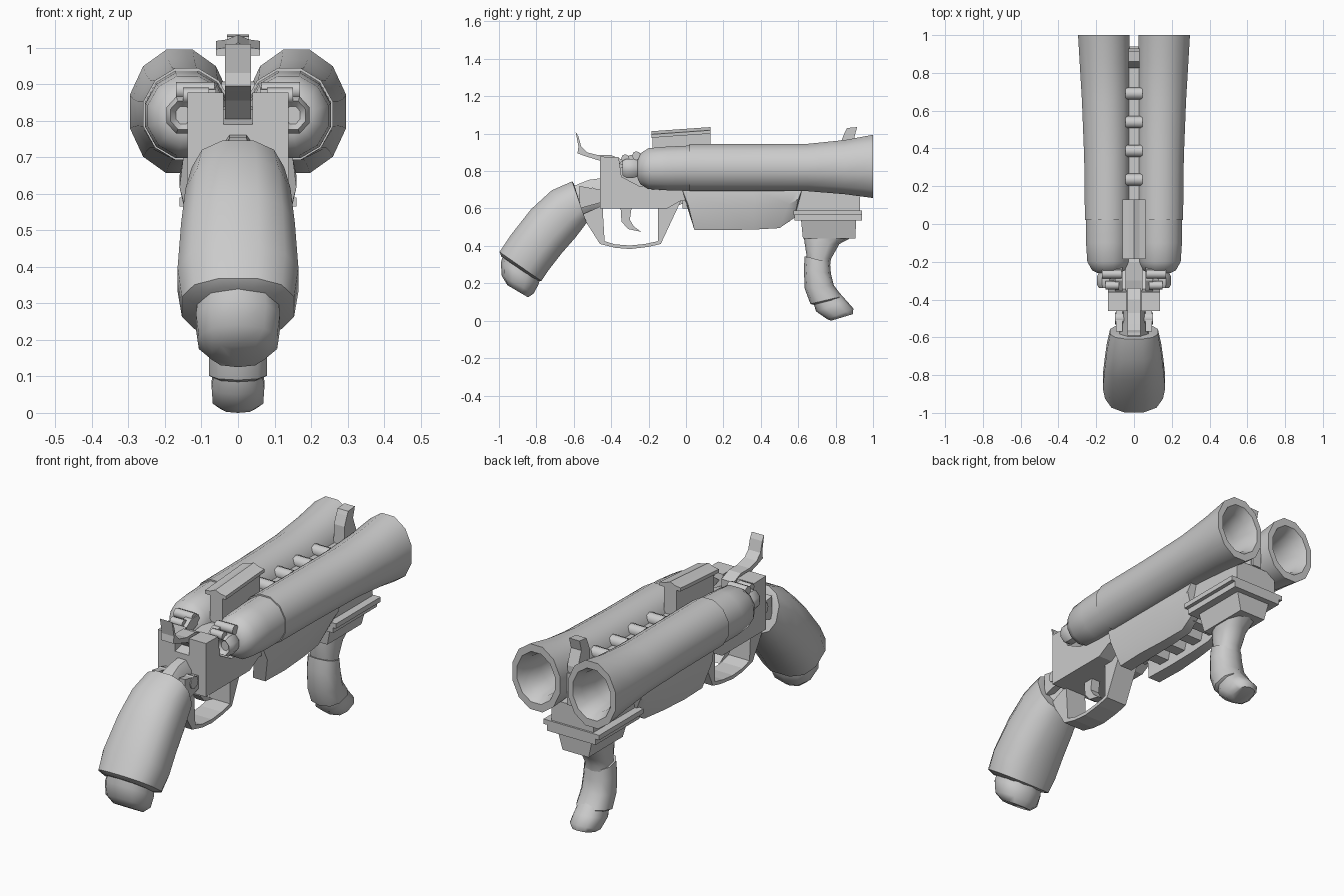
import bpy, bmesh
from math import sin, cos, pi, radians, copysign


def finish(name, bm, smooth):
    bmesh.ops.recalc_face_normals(bm, faces=bm.faces)
    me = bpy.data.meshes.new(name)
    bm.to_mesh(me)
    bm.free()
    ob = bpy.data.objects.new(name, me)
    bpy.context.collection.objects.link(ob)
    if smooth:
        bpy.ops.object.select_all(action='DESELECT')
        ob.select_set(True)
        bpy.context.view_layer.objects.active = ob
        bpy.ops.object.shade_smooth_by_angle(angle=radians(smooth))
    return ob


# Skin oval rings; each ring = (y_top, z_top, y_bottom, z_bottom, half_width[, centre_x])
def loft(name, rings, n=12, power=1.0, side=1, smooth=40):
    bm = bmesh.new()
    loops = []
    for r in rings:
        y1, z1, y2, z2, w = r[:5]
        cx = r[5] if len(r) > 5 else 0
        loop = []
        for i in range(n):
            a = 2 * pi * (i + 0.5) / n
            c, s = (copysign(abs(v) ** power, v) for v in (cos(a), sin(a)))
            loop.append(bm.verts.new((side * (cx + w * c),
                                      (y1 + y2) / 2 + s * (y1 - y2) / 2,
                                      (z1 + z2) / 2 + s * (z1 - z2) / 2)))
        loops.append(loop)
    for a, b in zip(loops, loops[1:]):
        for i in range(n):
            j = (i + 1) % n
            bm.faces.new((a[i], a[j], b[j], b[i]))
    bm.faces.new(loops[0])
    bm.faces.new(loops[-1])
    return finish(name, bm, smooth)


# Extrude a (y, z) side profile from x0 to x1
def prism(name, pts, x0, x1, smooth=0):
    bm = bmesh.new()
    a = [bm.verts.new((x0, y, z)) for y, z in pts]
    b = [bm.verts.new((x1, y, z)) for y, z in pts]
    bm.faces.new(a)
    bm.faces.new(b)
    for i in range(len(pts)):
        j = (i + 1) % len(pts)
        bm.faces.new((a[i], a[j], b[j], b[i]))
    return finish(name, bm, smooth)


def box(name, x0, x1, y0, y1, z0, z1):
    return prism(name, [(y0, z0), (y1, z0), (y1, z1), (y0, z1)], x0, x1)


def pin(name, x0, x1, y, z, r, n=8):
    return prism(name, [(y + r * cos(2 * pi * i / n), z + r * sin(2 * pi * i / n))
                        for i in range(n)], x0, x1, 50)


def tube_ring(y, cx, cz, rx, rz):
    return (y, cz + rz, y, cz - rz, rx, cx)


for s, tag in ((1, "right"), (-1, "left")):
    # Flared barrel with bore
    loft("barrel_" + tag, [tube_ring(*r) for r in (
        (0.02, .14, .818, .124, .13), (0.35, .142, .818, .126, .13),
        (0.65, .148, .819, .132, .131), (0.85, .155, .821, .137, .15),
        (1.0, .16, .825, .141, .175), (1.0, .16, .825, .112, .135),
        (0.95, .158, .825, .092, .108), (0.85, .155, .822, .086, .096),
        (0.3, .15, .82, .082, .088))], side=s)
    # Rounded breech and its nipple
    loft("breech_" + tag, [tube_ring(*r) for r in (
        (-.26, .135, .812, .06, .05), (-.245, .135, .812, .09, .085),
        (-.2, .138, .813, .113, .113), (-.1, .14, .814, .118, .121),
        (0.03, .14, .817, .119, .124))], side=s)
    loft("nipple_" + tag, [tube_ring(*r) for r in (
        (-.32, .15, .815, .022, .026), (-.34, .15, .815, .038, .042),
        (-.32, .15, .815, .05, .055), (-.28, .15, .815, .05, .055),
        (-.25, .145, .815, .04, .045))], n=8, side=s)
    # Breech lever and bars
    pin("cross_bar_" + tag, s * .065, s * .17, -.265, .882, .024)
    pin("lower_bar_" + tag, s * .08, s * .15, -.325, .868, .022)
    prism("lever_" + tag, [(-.36, .84), (-.3, .885), (-.24, .89), (-.22, .85), (-.3, .82)],
          s * .06, s * .1)
    # Receiver cheek
    prism("receiver_cheek_" + tag,
          [(-.46, .6), (-.46, .877), (-.36, .875), (-.345, .77), (-.25, .72),
           (0.03, .71), (0.03, .64), (-.03, .64), (-.1, .6)], s * .04, s * .138)
    # Grip side bosses
    pin("grip_pin_" + tag, s * .05, s * .1, -.5, .68, .032)
    prism("tang_" + tag, [(-.57, .72), (-.46, .7), (-.46, .63), (-.57, .6)], s * .06, s * .095)
    # Flared forend shell with hollow underside
    bm = bmesh.new()
    loops = []
    for y_top, y_bot, zb, xo, xi in ((-.02, .045, .485, .125, .055), (.18, .2, .485, .13, .06),
                                     (.36, .36, .487, .12, .06), (.6, .5, .495, .11, .06),
                                     (.62, .58, .55, .11, .07)):
        zm = (zb + .69) / 2
        ym = (y_top + y_bot) / 2
        loops.append([bm.verts.new((s * x, y, z)) for x, y, z in (
            (.04, y_top, .7), (.15, y_top, .7), (.16, ym, zm + .03), (xo, y_bot, zb),
            (xi, y_bot, zb), (.08, ym, zm))])
    for a, b in zip(loops, loops[1:]):
        for i in range(6):
            j = (i + 1) % 6
            bm.faces.new((a[i], a[j], b[j], b[i]))
    bm.faces.new(loops[0])
    bm.faces.new(loops[-1])
    finish("forend_shell_" + tag, bm, 40)

# Receiver centre and neck into the grip
prism("receiver_core", [(-.46, .6), (-.46, .79), (-.3, .83), (-.2, .84), (0.03, .8),
                        (0.03, .64), (-.1, .6)], -.045, .045)
loft("grip_neck", [(-.44, .77, -.44, .6, .06), (-.52, .76, -.5, .58, .06),
                   (-.62, .72, -.56, .54, .09)], n=8)

# Hammer with thumb spur
prism("hammer", [(-.59, 1.01), (-.575, .985), (-.56, .93), (-.53, .9), (-.47, .885), (-.4, .885),
                 (-.34, .86), (-.34, .8), (-.4, .8), (-.46, .855), (-.54, .88), (-.58, .895),
                 (-.575, .93)], -.035, .035)

# Rear grip and pommel
loft("rear_grip", [(-.60, .735, -.54, .54, .115), (-.61, .748, -.53, .52, .13),
                   (-.72, .70, -.59, .44, .148), (-.83, .60, -.66, .36, .16),
                   (-.94, .46, -.73, .27, .17), (-1.0, .37, -.77, .21, .158),
                   (-.99, .345, -.80, .215, .12)], n=12, power=.8, smooth=50)
loft("pommel", [(-.97, .38, -.77, .25, .11), (-.99, .31, -.79, .19, .12),
                (-.985, .24, -.815, .145, .112), (-.955, .19, -.845, .125, .075)],
     n=10, power=.85, smooth=50)

# Trigger guard and trigger
prism("trigger_guard",
      [(-.46, .61), (-.55, .57), (-.53, .52), (-.46, .41), (-.38, .39), (-.3, .383), (-.2, .395),
       (-.135, .41), (-.025, .645), (-.15, .62), (-.15, .59), (-.15, .425), (-.22, .41),
       (-.3, .402), (-.38, .408), (-.435, .425), (-.445, .59), (-.445, .61)], -.06, .06)
prism("trigger", [(-.35, .61), (-.345, .53), (-.31, .49), (-.24, .475), (-.28, .505),
                  (-.3, .54), (-.29, .61)], -.025, .025)

# Rib between the barrels with rungs and front sight
box("rib", -.026, .026, -.1, .94, .7, .865)
for i in range(5):
    y = .235 + i * .152
    if i < 4:
        pin("rung_%d" % i, -.045, .045, y, .875, .032)
prism("front_sight", [(.82, .7), (.83, .96), (.85, 1.01), (.86, 1.03), (.915, 1.035),
                      (.9, .98), (.93, .9), (.93, .7)], -.03, .03)

# Rear sight: stem with chamfered sloping plate
prism("rear_sight_stem", [(-.18, .84), (.13, .84), (.13, 1.01), (-.18, .99)], -.036, .036)
bm = bmesh.new()
ends = [[bm.verts.new((x, y, z + dz)) for x, z in (
    (-.06, 1.0), (.06, 1.0), (.06, 1.018), (.03, 1.022), (0, 1.035), (-.03, 1.022), (-.06, 1.018))]
    for y, dz in ((-.185, -.022), (.13, 0))]
for e in ends:
    bm.faces.new(e)
for i in range(7):
    j = (i + 1) % 7
    bm.faces.new((ends[0][i], ends[0][j], ends[1][j], ends[1][i]))
finish("rear_sight_plate", bm, 0)

# Forend spine and underside slats
box("forend_spine", -.09, .09, -.02, .62, .6, .72)
for i in range(4):
    y = .12 + i * .125
    box("slat_%d" % i, -.085, .085, y, y + .06, .53, .61)

# Foregrip mount: block, flange and tapered socket
box("mount_block", -.12, .12, .58, .93, .585, .7)
box("mount_flange", -.16, .16, .575, .94, .565, .59)
box("mount_plate", -.14, .14, .58, .94, .535, .566)
bm = bmesh.new()
top = [bm.verts.new((x, y, .54)) for x, y in ((-.1, .615), (.1, .615), (.1, .91), (-.1, .91))]
mid = [bm.verts.new((x, y, .44)) for x, y in ((-.075, .625), (.075, .625), (.075, .905), (-.075, .905))]
bm.faces.new(top)
bm.faces.new(mid)
for i in range(4):
    j = (i + 1) % 4
    bm.faces.new((top[i], top[j], mid[j], mid[i]))
finish("foregrip_socket", bm, 0)

# Foregrip in stacked sections and its foot
loft("foregrip_upper", [(.895, .45, .63, .45, .07), (.82, .41, .635, .41, .07),
                        (.775, .33, .645, .345, .066), (.77, .29, .65, .32, .066)],
     n=10, power=.8, smooth=50)
loft("foregrip_lower", [(.77, .31, .635, .345, .075), (.775, .25, .63, .28, .08),
                        (.79, .19, .635, .17, .083), (.835, .13, .665, .09, .083),
                        (.825, .12, .68, .085, .07)], n=10, power=.8, smooth=50)
loft("foregrip_foot", [(.82, .15, .68, .10, .068), (.86, .105, .695, .05, .075),
                       (.895, .065, .755, .008, .072), (.892, .035, .775, 0.0, .05)],
     n=10, power=.8, smooth=50)
